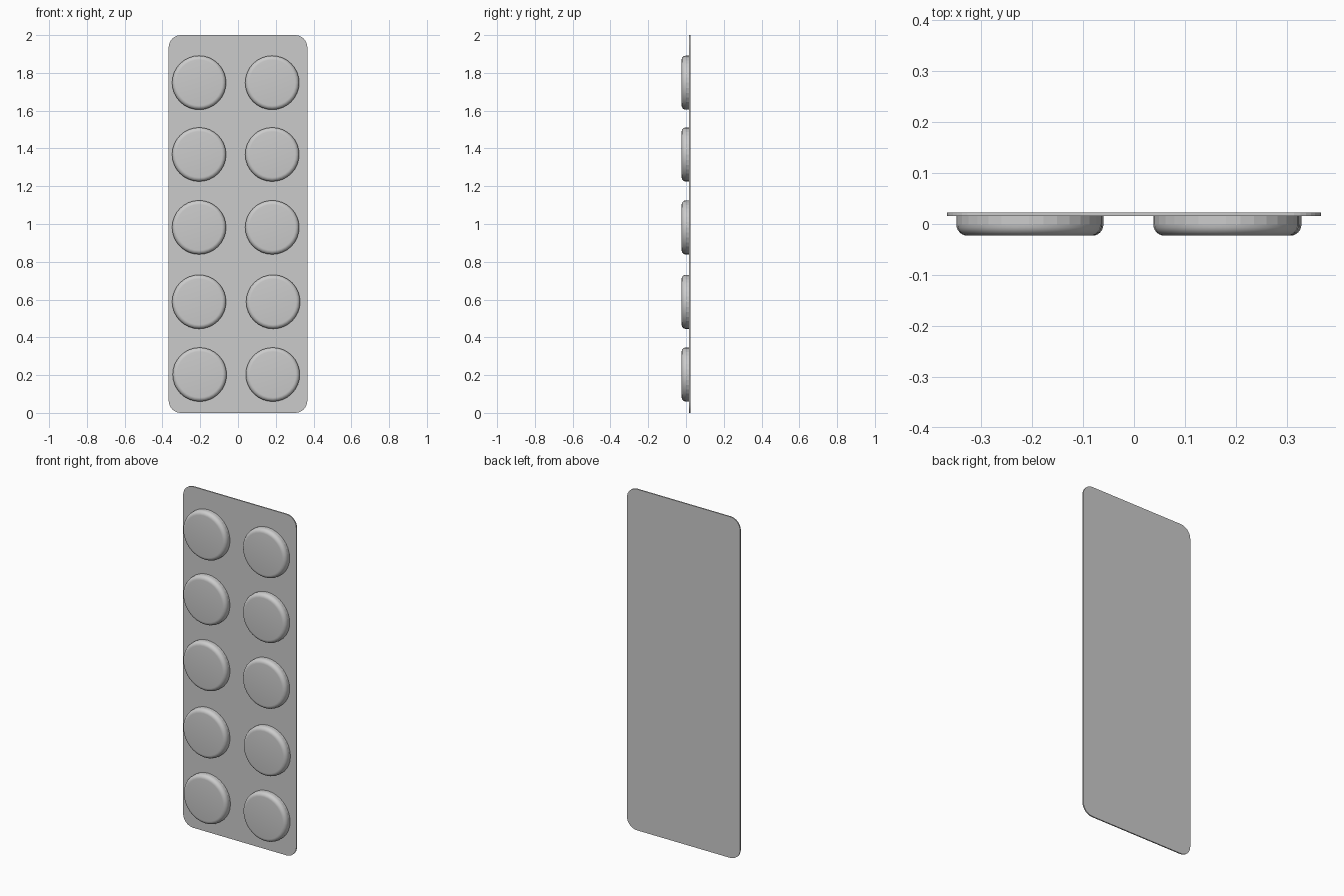
import bpy
import bmesh
from math import sin, cos, pi, radians
from mathutils import Matrix

cube = bpy.data.objects.get("Cube")
if cube:
    bpy.data.objects.remove(cube)

HALF_W, HEIGHT, CORNER = 0.367, 2.0, 0.065
BACK, SHEET_FRONT, POCKET_FRONT = 0.023, 0.016, -0.023
RADIUS, FILLET, SIDES = 0.143, 0.022, 32

grey = bpy.data.materials.new("foil_grey")
grey.use_nodes = True
colour = (0.6, 0.6, 0.6, 1)
grey.diffuse_color = colour
grey.node_tree.nodes["Principled BSDF"].inputs["Base Color"].default_value = colour


def finish(bm, name):
    bmesh.ops.recalc_face_normals(bm, faces=bm.faces)
    mesh = bpy.data.meshes.new(name)
    bm.to_mesh(mesh)
    bm.free()
    mesh.materials.append(grey)
    obj = bpy.data.objects.new(name, mesh)
    bpy.context.collection.objects.link(obj)
    return obj


# Thin backing sheet with rounded corners
bm = bmesh.new()
outline = []
corners = [(1, 1), (-1, 1), (-1, -1), (1, -1)]
for quarter, (sx, sz) in enumerate(corners):
    cx = sx * (HALF_W - CORNER)
    cz = HEIGHT / 2 + sz * (HEIGHT / 2 - CORNER)
    for step in range(9):
        a = (quarter + step / 8) * pi / 2
        outline.append(bm.verts.new((cx + CORNER * cos(a), BACK, cz + CORNER * sin(a))))
sheet_face = bm.faces.new(outline)
front = bmesh.ops.extrude_face_region(bm, geom=[sheet_face], use_keep_orig=True)
moved = [v for v in front["geom"] if isinstance(v, bmesh.types.BMVert)]
bmesh.ops.translate(bm, verts=moved, vec=(0, SHEET_FRONT - BACK, 0))
finish(bm, "backing_sheet")


# Round pocket: flat-sided wall, rolled rim and flat front
def pocket(name, x, z):
    bm = bmesh.new()
    profile = [(RADIUS, SHEET_FRONT)]
    for step in range(7):
        a = step / 6 * pi / 2
        profile.append((RADIUS - FILLET + FILLET * cos(a),
                        POCKET_FRONT + FILLET - FILLET * sin(a)))
    rings = []
    for r, y in profile:
        rings.append([bm.verts.new((r * cos(i * 2 * pi / SIDES), y, r * sin(i * 2 * pi / SIDES)))
                      for i in range(SIDES)])
    for level, (low, high) in enumerate(zip(rings, rings[1:])):
        for i in range(SIDES):
            j = (i + 1) % SIDES
            face = bm.faces.new((low[i], low[j], high[j], high[i]))
            face.smooth = level > 0
    bm.faces.new(rings[-1]).smooth = True
    bm.faces.new(rings[0])
    bmesh.ops.transform(bm, matrix=Matrix.Translation((x, 0, z)), verts=bm.verts)
    finish(bm, name)


# Two slightly uneven columns of five pockets, listed from the bottom up
rows = [(0.203, -0.203, 0.184), (0.588, -0.206, 0.186), (0.982, -0.206, 0.181),
        (1.368, -0.206, 0.181), (1.748, -0.206, 0.181)]
for number, (z, right_x, left_x) in enumerate(rows, 1):
    pocket(f"right_pocket_{number}", right_x, z)
    pocket(f"left_pocket_{number}", left_x, z)
